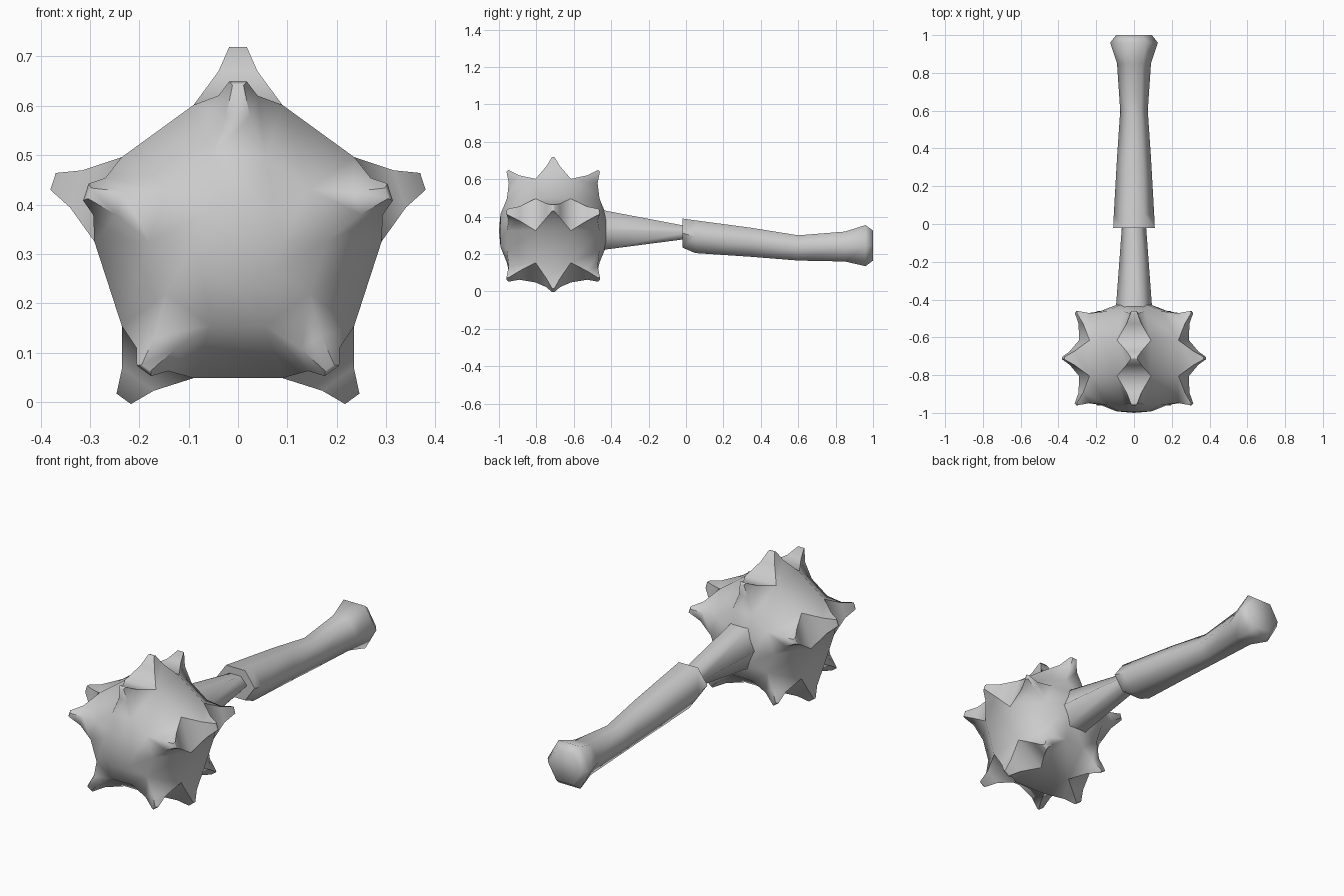
import bpy, bmesh, math
from mathutils import Vector

cube = bpy.data.objects.get("Cube")
if cube:
    bpy.data.objects.remove(cube, do_unlink=True)

grey = bpy.data.materials.new("plain grey")
grey.use_nodes = True
GREY = (0.6, 0.6, 0.6, 1)
grey.diffuse_color = GREY
grey.node_tree.nodes["Principled BSDF"].inputs["Base Color"].default_value = GREY


def finish(bm, name, location=(0, 0, 0), angle=65):
    """Turn a bmesh into a smooth shaded object."""
    bmesh.ops.recalc_face_normals(bm, faces=bm.faces)
    mesh = bpy.data.meshes.new(name)
    bm.to_mesh(mesh)
    bm.free()
    mesh.materials.append(grey)
    obj = bpy.data.objects.new(name, mesh)
    bpy.context.collection.objects.link(obj)
    obj.location = location
    bpy.ops.object.select_all(action="DESELECT")
    obj.select_set(True)
    bpy.context.view_layer.objects.active = obj
    bpy.ops.object.shade_smooth_by_angle(angle=math.radians(angle))


def loft(bm, sides, sections, start=0.0):
    """Join rings along y; sections are (y, centre z, half width, half height).
    Returns the side faces and the two end caps."""
    rings = []
    for y, mid, wide, high in sections:
        angles = [start + i * math.tau / sides for i in range(sides)]
        rings.append([bm.verts.new((wide * math.cos(a), y, mid + high * math.sin(a)))
                      for a in angles])
    walls = []
    for a, b in zip(rings, rings[1:]):
        for i in range(sides):
            j = (i + 1) % sides
            walls.append(bm.faces.new((a[i], a[j], b[j], b[i])))
    return walls, [bm.faces.new(rings[0][::-1]), bm.faces.new(rings[-1])]


def hex_bar(name, profile):
    """Six-sided bar along y; profile is (y, top z, bottom z, half width)."""
    bm = bmesh.new()
    flat = 2 * math.sin(math.pi / 3)
    loft(bm, 6, [(y, (top + low) / 2, wide, (top - low) / flat)
                 for y, top, low, wide in profile])
    finish(bm, name)


def spike(bm, face):
    """Pull one face out into a flared four-sided spike with a small flat tip."""
    center = face.calc_center_median()
    out = center.normalized()
    side = Vector((0, 1, 0)).cross(out).normalized()
    along = out.cross(side)
    corners = [v.co - center for v in face.verts]
    reach = 0.394 if abs(out.y) < 0.1 else 0.403
    for distance, wide, deep in ((0.345, 0.44, 0.38), (reach, 0.2, 0.07)):
        face = bmesh.ops.extrude_discrete_faces(bm, faces=[face])["faces"][0]
        for v, c in zip(face.verts, corners):
            v.co = out * distance + side * c.dot(side) * wide + along * c.dot(along) * deep


# Ten-sided ball with its poles along y and one face pointing straight up
RADIUS, POLE = 0.306, 0.29
bm = bmesh.new()
ball_rings = [(-0.282, 0, 0.092, 0.092)]
for latitude in (-54, -18, 18, 54):
    a = math.radians(latitude)
    r = RADIUS * math.cos(a)
    ball_rings.append((RADIUS * math.sin(a), 0, r, r))
ball_rings.append((0.282, 0, 0.092, 0.092))
walls, caps = loft(bm, 10, ball_rings)
for v in bmesh.ops.poke(bm, faces=caps)["verts"]:
    v.co.y = math.copysign(POLE, v.co.y)

# Three rings of five spikes, on every other face
for f in walls:
    c = f.calc_center_median()
    sector = round(math.atan2(c.x, c.z) / math.radians(36))
    if abs(c.y) < 0.22 and sector % 2 == 0:
        spike(bm, f)
finish(bm, "spiked_head", (0, -0.71, 0.325))

# Tapered shaft between head and grip
hex_bar("shaft", [(-0.50, 0.445, 0.215, 0.10), (0.0, 0.35, 0.28, 0.063)])

# Grip with a waist and flared pommel
hex_bar("grip", [
    (-0.02, 0.39, 0.235, 0.11), (0.05, 0.38, 0.205, 0.107),
    (0.35, 0.34, 0.185, 0.09), (0.60, 0.30, 0.165, 0.073),
    (0.85, 0.32, 0.16, 0.09), (0.96, 0.355, 0.135, 0.126),
    (1.0, 0.325, 0.165, 0.095)])
